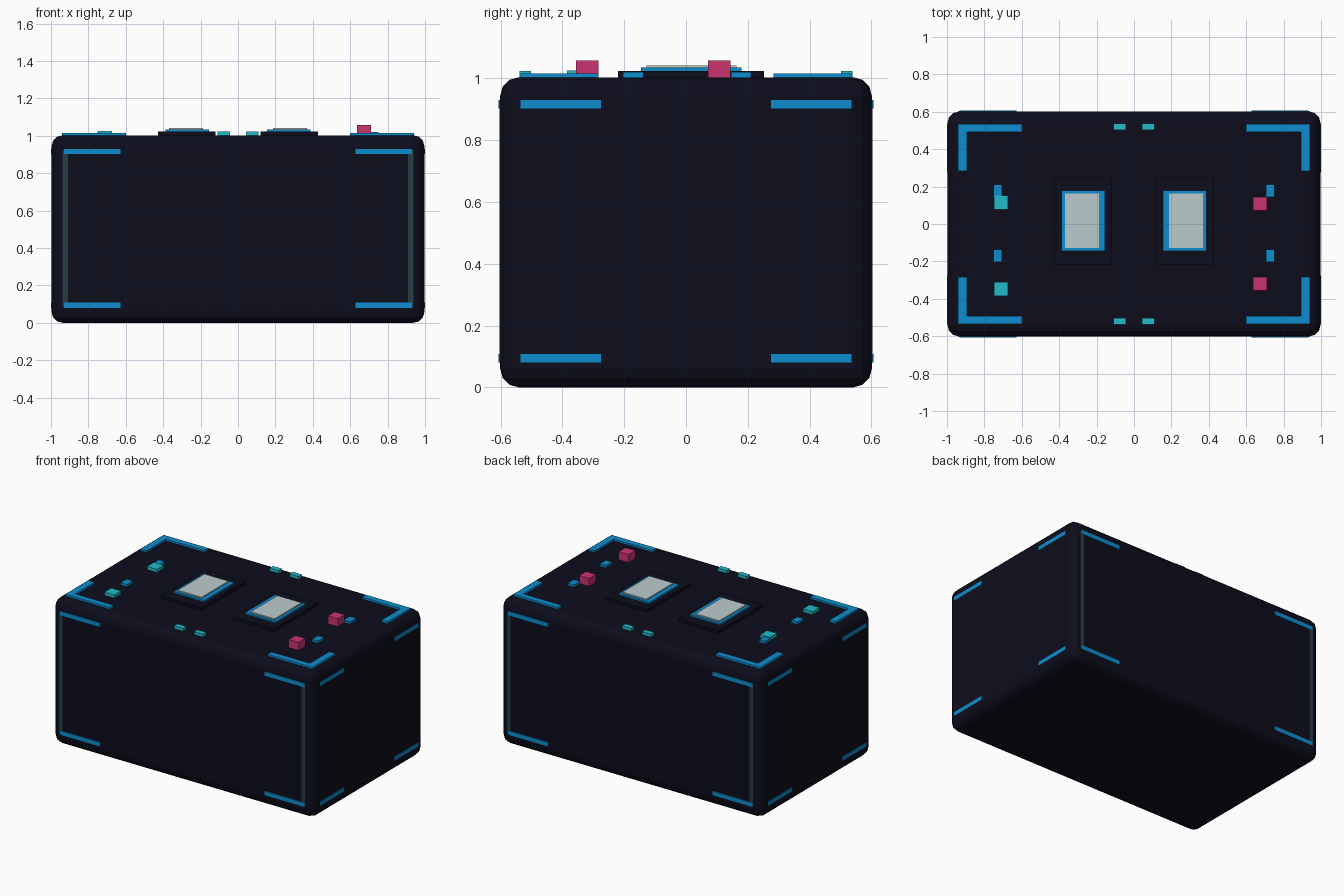
import bpy

if "Cube" in bpy.data.objects:
    bpy.data.objects.remove(bpy.data.objects["Cube"])


def material(name, rgb):
    m = bpy.data.materials.new(name)
    m.diffuse_color = (*rgb, 1)
    m.use_nodes = True
    m.node_tree.nodes["Principled BSDF"].inputs["Base Color"].default_value = m.diffuse_color
    return m


NAVY = material("dark navy", (0.004, 0.004, 0.012))
BLUE = material("bright blue", (0.004, 0.27, 0.62))
CYAN = material("cyan", (0.015, 0.50, 0.58))
PINK = material("pink", (0.60, 0.034, 0.165))
GREY = material("pale grey", (0.50, 0.60, 0.61))
SLATE = material("dark slate", (0.02, 0.045, 0.06))


def box(name, mat, x, y, z, bevel=0.0, segments=3):
    """Box from (min, max) ranges on each axis."""
    bpy.ops.mesh.primitive_cube_add(
        size=1, location=[sum(r) / 2 for r in (x, y, z)])
    ob = bpy.context.object
    ob.name = name
    ob.scale = [abs(r[1] - r[0]) for r in (x, y, z)]
    bpy.ops.object.transform_apply(location=False, rotation=False, scale=True)
    ob.data.materials.append(mat)
    if bevel:
        mod = ob.modifiers.new("rounded edges", 'BEVEL')
        mod.width = bevel
        mod.segments = segments
    return ob


def span(c, w):
    return (c - w / 2, c + w / 2)


def side(r, s):
    return tuple(sorted((r[0] * s, r[1] * s)))


# Case with rounded edges
box("case_body", NAVY, (-0.997, 0.997), (-0.601, 0.601), (0, 1.003), 0.06)

for sx in (-1, 1):
    for sy in (-1, 1):
        # Corner brackets on the lid
        box("lid_bracket_long", BLUE, side((0.60, 0.94), sx),
            side((0.493, 0.535), sy), (0.995, 1.016))
        box("lid_bracket_short", BLUE, side((0.893, 0.94), sx),
            side((0.283, 0.493), sy), (0.995, 1.016))
        # Upright strips near the case corners
        box("upright_strip", SLATE, side((0.908, 0.938), sx),
            side((0.595, 0.604), sy), (0.085, 0.925))
        # Horizontal accent strips at top and bottom of the walls
        for z in ((0.902, 0.93), (0.08, 0.108)):
            box("wall_strip", BLUE, side((0.627, 0.93), sx),
                side((0.595, 0.606), sy), z)
            box("end_strip", BLUE, side((0.99, 1.0), sx),
                side((0.275, 0.535), sy), z)
        # Small cyan markers on the long lid edges
        box("edge_marker", CYAN, side((0.042, 0.11), sx),
            side((0.502, 0.538), sy), (0.995, 1.023))

    # Screen pads: base plate, frame and pale screen
    box("pad_base", NAVY, side((0.12, 0.428), sx), (-0.22, 0.252), (1.0, 1.023))
    box("pad_frame", BLUE, side((0.155, 0.388), sx), (-0.145, 0.18), (1.02, 1.034))
    box("pad_screen", GREY, side((0.187, 0.368), sx), (-0.128, 0.163), (1.03, 1.042))

    # Small blue tabs with cyan buttons on the left, pink knobs on the right
    for y in (0.178, -0.17):
        box("blue_tab", BLUE, span(0.728 * sx, 0.047), span(y, 0.066), (0.995, 1.02))
    for y in (0.116, -0.33):
        if sx < 0:
            box("cyan_button", CYAN, span(-0.71, 0.075),
                span(y if y > 0 else -0.347, 0.075), (0.995, 1.025))
        else:
            box("pink_knob", PINK, span(0.673, 0.075),
                span(0.108 if y > 0 else -0.32, 0.073), (1.0, 1.058))
